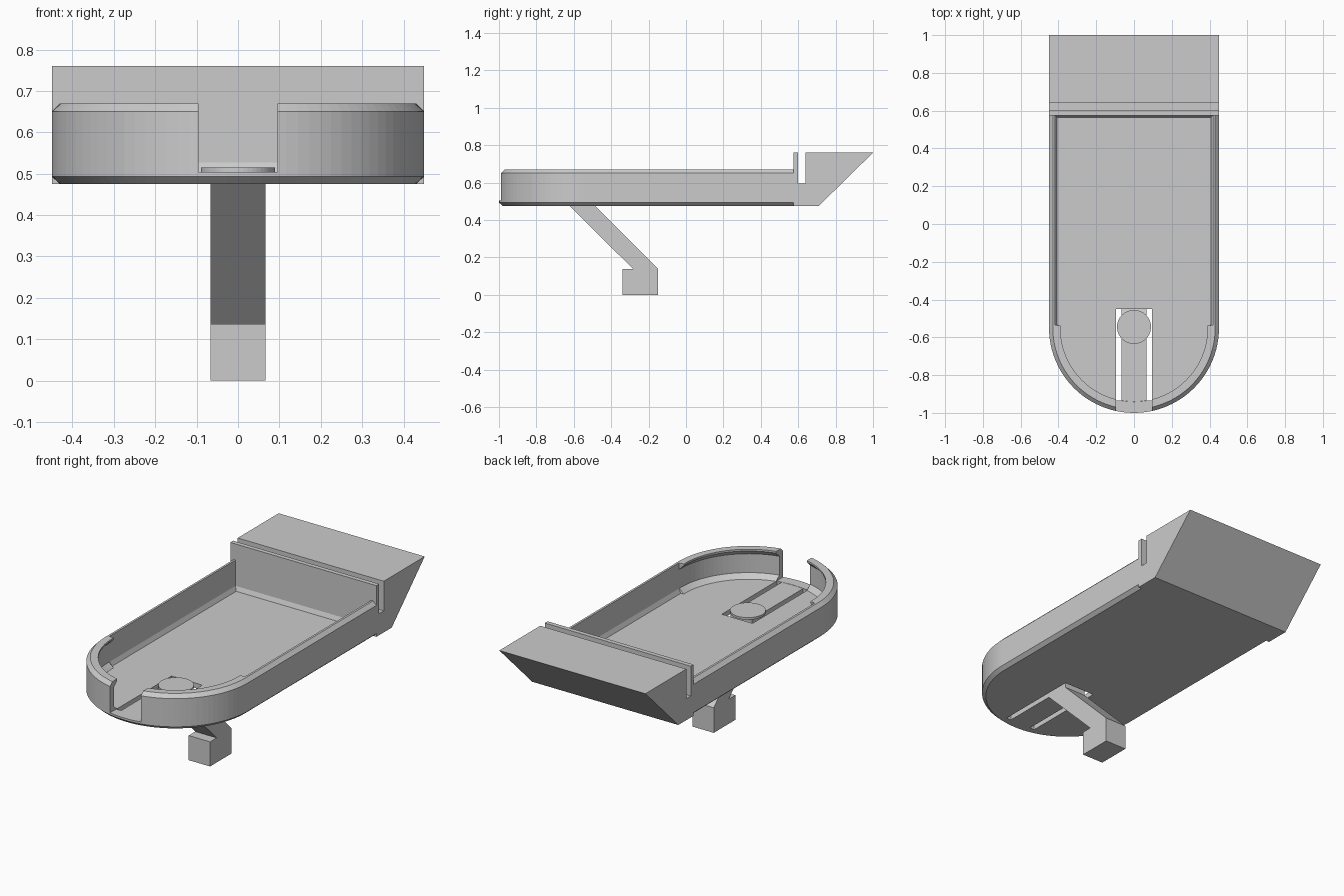
import bpy, bmesh
from math import sin, cos, pi

if "Cube" in bpy.data.objects:
    bpy.data.objects.remove(bpy.data.objects["Cube"])


def make_object(name, bm):
    bmesh.ops.recalc_face_normals(bm, faces=bm.faces)
    mesh = bpy.data.meshes.new(name)
    bm.to_mesh(mesh)
    bm.free()
    ob = bpy.data.objects.new(name, mesh)
    bpy.context.collection.objects.link(ob)
    return ob


def box(name, lo, hi):
    bm = bmesh.new()
    bmesh.ops.create_cube(bm, size=1)
    for v in bm.verts:
        v.co = [lo[i] + (v.co[i] + 0.5) * (hi[i] - lo[i]) for i in range(3)]
    return make_object(name, bm)


def side_prism(name, profile, half_width):
    """Extrude a (y, z) profile symmetrically along x."""
    bm = bmesh.new()
    face = bm.faces.new([bm.verts.new((-half_width, y, z)) for y, z in profile])
    ext = bmesh.ops.extrude_face_region(bm, geom=[face])
    for v in ext["geom"]:
        if isinstance(v, bmesh.types.BMVert):
            v.co.x = half_width
    return make_object(name, bm)


def combine(target, other, operation):
    mod = target.modifiers.new("combine", "BOOLEAN")
    mod.operation = operation
    mod.solver = "EXACT"
    mod.object = other
    bpy.context.view_layer.objects.active = target
    bpy.ops.object.modifier_apply(modifier=mod.name)
    bpy.data.objects.remove(other, do_unlink=True)


# Tray dimensions
R, CY, SEGS = 0.45, -0.55, 48
FLOOR, BOTTOM = 0.503, 0.475


def u_outline(arc_inset, side_inset, back_y, z):
    """Round front end and straight sides, with separate insets."""
    r, w = R - arc_inset, R - side_inset
    pts = [(-w, back_y, z), (-w, CY + 0.015, z)]
    pts += [(-r, CY + 0.012, z)]
    pts += [(-r * cos(pi * i / SEGS), CY - r * sin(pi * i / SEGS), z)
            for i in range(SEGS + 1)]
    pts += [(r, CY + 0.012, z), (w, CY + 0.015, z), (w, back_y, z)]
    return pts


# Tray shell: levels run from the underside, over the rim, down to the floor
levels = [
    (0.02, 0.02, 0.59, BOTTOM), (0, 0, 0.59, 0.493),
    (0, 0, 0.59, 0.65), (0.02, 0.02, 0.59, 0.67),
    (0.06, 0.032, 0.575, 0.67), (0.06, 0.032, 0.575, 0.66),
    (0.032, 0.032, 0.575, 0.632),
    (0.032, 0.032, 0.575, 0.527), (0.06, 0.043, 0.565, FLOOR),
]
bm = bmesh.new()
loops = [[bm.verts.new(p) for p in u_outline(*lv)] for lv in levels]
for a, b in zip(loops, loops[1:]):
    for i in range(len(a)):
        j = (i + 1) % len(a)
        bm.faces.new((a[i], a[j], b[j], b[i]))
bm.faces.new(loops[0])
bm.faces.new(loops[-1])
tray = make_object("tray", bm)

# Slanted rear block with a cross groove
block = side_prism("rear_block", [
    (0.575, BOTTOM), (0.71, BOTTOM), (1.0, 0.76), (0.64, 0.76),
    (0.64, 0.595), (0.60, 0.595), (0.60, 0.76), (0.575, 0.76)], R)
combine(tray, block, "UNION")

# Front opening and the slot around the spring tongue
combine(tray, box("notch_cutter", (-0.095, -1.1, FLOOR + 0.001), (0.095, -0.8, 0.8)), "DIFFERENCE")
combine(tray, box("slot_cutter", (-0.095, -0.935, 0.4), (0.095, -0.45, 0.6)), "DIFFERENCE")

# Spring tongue with slanted arm and foot
side_prism("tongue_arm", [
    (-0.935, BOTTOM), (-0.622, BOTTOM), (-0.282, 0.137), (-0.34, 0.137),
    (-0.34, 0), (-0.15, 0), (-0.15, 0.14), (-0.485, BOTTOM),
    (-0.485, FLOOR), (-0.935, FLOOR)], 0.066)

# Round button on the tongue
bpy.ops.mesh.primitive_cylinder_add(vertices=48, radius=0.09, depth=0.012,
                                    location=(0, -0.545, FLOOR + 0.006))
bpy.context.object.name = "button"
